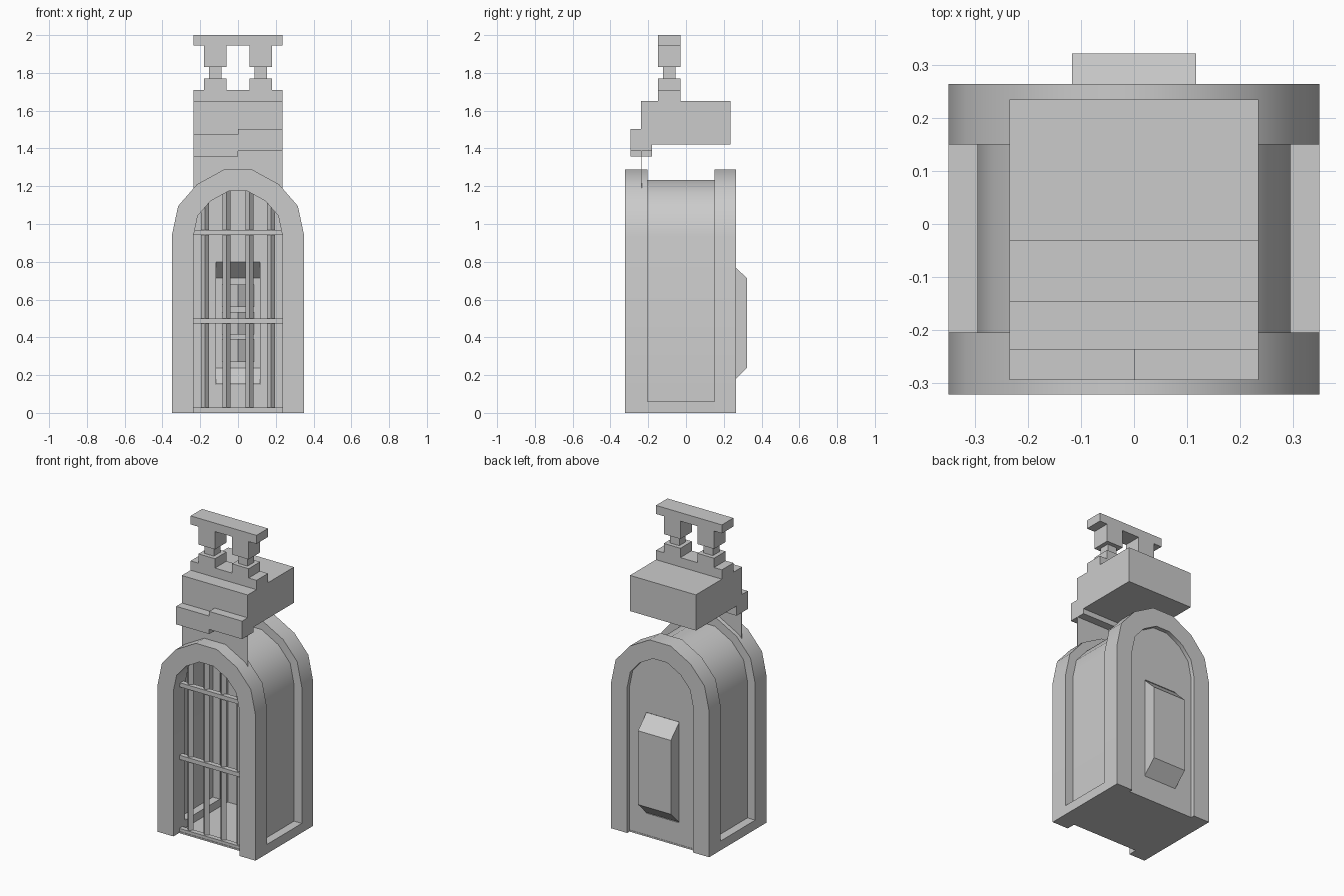
import bpy
import bmesh
from math import radians

cube = bpy.data.objects.get("Cube")
if cube:
    bpy.data.objects.remove(cube, do_unlink=True)

stone = bpy.data.materials.new("grey stone")
GREY = (0.6, 0.6, 0.6, 1)
stone.diffuse_color = GREY
stone.use_nodes = True
stone.node_tree.nodes["Principled BSDF"].inputs["Base Color"].default_value = GREY


def finish(name, bm):
    """Turn a bmesh into a named object, smooth only on shallow angles."""
    bmesh.ops.recalc_face_normals(bm, faces=bm.faces)
    mesh = bpy.data.meshes.new(name)
    bm.to_mesh(mesh)
    bm.free()
    mesh.materials.append(stone)
    for face in mesh.polygons:
        face.use_smooth = True
    mesh.set_sharp_from_angle(angle=radians(35))
    obj = bpy.data.objects.new(name, mesh)
    bpy.context.scene.collection.objects.link(obj)
    return obj


def box(name, x, y, z):
    """Box between the given (low, high) pairs."""
    bm = bmesh.new()
    bmesh.ops.create_cube(bm, size=1)
    for v in bm.verts:
        v.co = [lo + (hi - lo) * (c + 0.5) for c, (lo, hi) in zip(v.co, (x, y, z))]
    return finish(name, bm)


def prism(name, outline, start, end, axis="y"):
    """Extrude an outline: (x, z) along y, or (x, y) along z."""
    bm = bmesh.new()
    place = (lambda a, b: (a, start, b)) if axis == "y" else (lambda a, b: (a, b, start))
    face = bm.faces.new([bm.verts.new(place(a, b)) for a, b in outline])
    grown = bmesh.ops.extrude_face_region(bm, geom=[face])["geom"]
    for v in grown:
        if isinstance(v, bmesh.types.BMVert):
            setattr(v.co, axis, end)
    return finish(name, bm)


def arch(half_width):
    """Faceted round-headed arch, from the foot at +x over to the foot at -x."""
    s = half_width / 0.35
    head = [(0.35, 0), (0.317, 0.155), (0.217, 0.27), (0.075, 0.348)]
    right = [(half_width, 0)] + [(x * s, 0.94 + z * s) for x, z in head]
    return right + [(-x, z) for x, z in reversed(right)]


# Two heavy arches with a thinner vault between them
frame = arch(0.35) + arch(0.235)[::-1]
prism("front_arch", frame, -0.322, -0.205)
prism("back_arch", frame, 0.15, 0.264)
prism("vault", arch(0.295) + arch(0.285)[::-1], -0.21, 0.155)

# Floor and side curbs
box("floor", (-0.24, 0.24), (-0.265, 0.24), (0, 0.01))
for side, name in ((1, "left_curb"), (-1, "right_curb")):
    box(name, sorted((side * 0.235, side * 0.35)), (-0.21, 0.155), (0, 0.06))

# Back wall with a rectangular niche opening
W = 0.117
prism("back_wall", arch(0.238) + [(-W, 0), (-W, 0.8), (W, 0.8), (W, 0)], 0.232, 0.238)
box("back_wall_sill", (-W, W), (0.232, 0.238), (0, 0.15))

# Niche shell: bulges out of the back, open towards the inside
bm = bmesh.new()
bmesh.ops.create_cube(bm, size=1)
for v in bm.verts:
    outer = v.co.y > 0
    half_height = 0.238 if outer else 0.323
    v.co = (W if v.co.x > 0 else -W, 0.322 if outer else 0.235,
            0.475 + (half_height if v.co.z > 0 else -half_height))
bmesh.ops.delete(bm, geom=[f for f in bm.faces if all(v.co.y < 0.3 for v in f.verts)],
                 context="FACES")
finish("niche_shell", bm)

# Ridged blocks standing in the niche
ridge = [(-0.09, 0.318), (0, 0.26), (0.09, 0.318)]
for i in range(3):
    low = 0.27 + i * 0.145
    prism(f"niche_ridge_{i + 1}", ridge, low, low + 0.12, "z")

# Gate: diamond uprights and flat cross bars
R = 0.021
for i, x in enumerate((-0.175, -0.06, 0.06, 0.175)):
    diamond = [(x + R, -0.235), (x, -0.235 + R), (x - R, -0.235), (x, -0.235 - R)]
    prism(f"gate_upright_{i + 1}", diamond, 0.005, 1.18 if abs(x) < 0.1 else 1.12, "z")
for i, z in enumerate((0.002, 0.474, 0.942)):
    box(f"gate_crossbar_{i + 1}", (-0.236, 0.236), (-0.262, -0.23), (z, z + 0.027))

# Backing plate joining the front arch to the upper block
box("neck_plate", (-0.235, 0.235), (-0.236, -0.232), (1.18, 1.43))

# Upper block with a staggered front ledge
H = 0.235
box("upper_block", (-H, H), (-0.237, 0.235), (1.42, 1.65))
box("ledge_right", (-H, 0), (-0.294, -0.18), (1.357, 1.473))
box("ledge_left", (0, H), (-0.294, -0.18), (1.387, 1.503))

# Twin-post crest
DEPTH = (-0.147, -0.03)
box("crest_base", (-H, H), DEPTH, (1.65, 1.71))
box("crest_beam", (-H, H), DEPTH, (1.945, 2))
for side, name in ((1, "left"), (-1, "right")):
    cx = side * 0.12
    wide = (cx - 0.059, cx + 0.059)
    box(f"crest_foot_{name}", wide, DEPTH, (1.71, 1.77))
    box(f"crest_neck_{name}", (cx - 0.033, cx + 0.033), (-0.121, -0.056), (1.77, 1.83))
    box(f"crest_post_{name}", wide, DEPTH, (1.83, 1.945))
